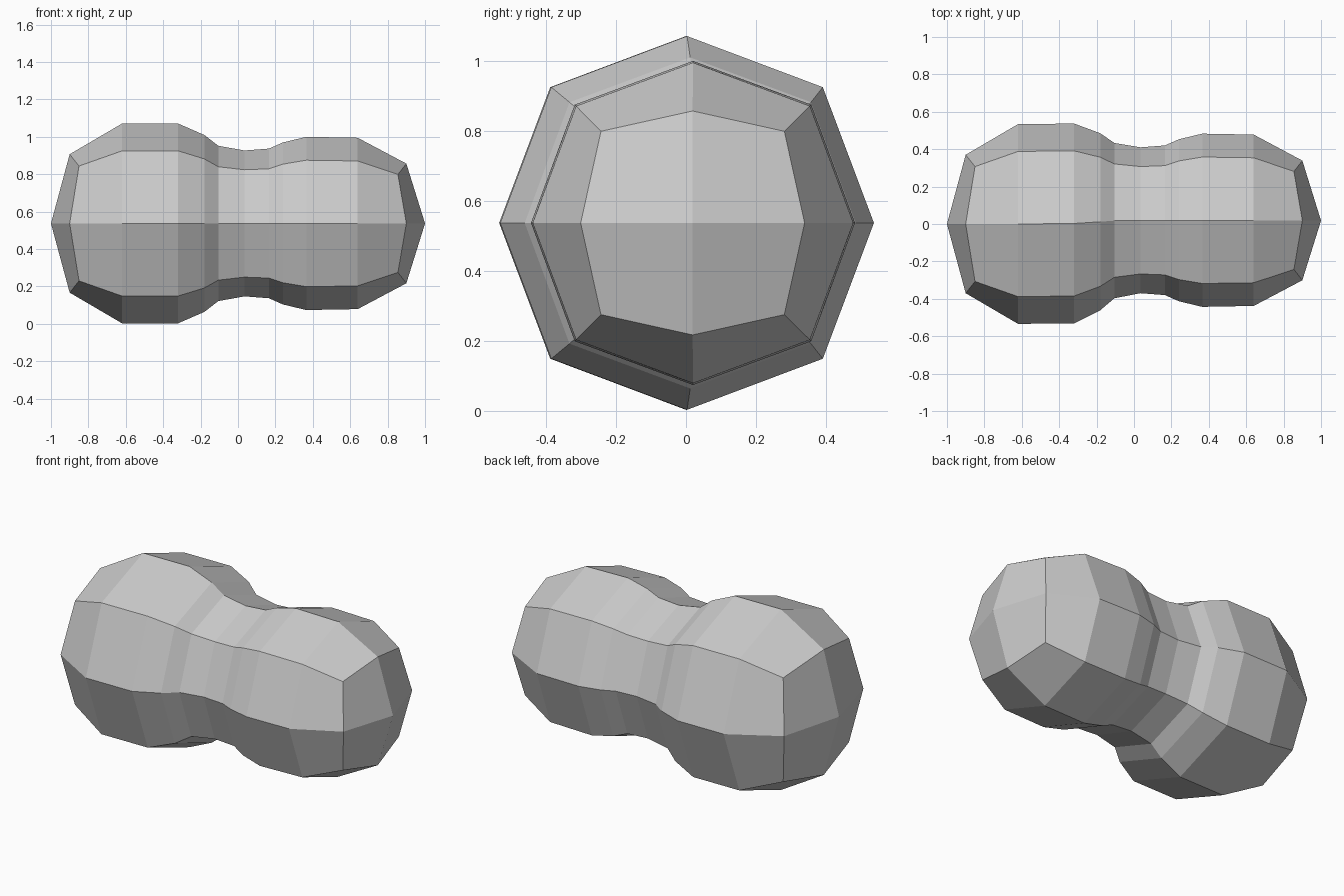
import bpy, bmesh

if "Cube" in bpy.data.objects:
    bpy.data.objects.remove(bpy.data.objects["Cube"])

# Rings along the length: x of side points, x of corner points,
# y centre, side radius, corner offset
rings = [
    (-0.90, -0.85, 0.000, 0.370, 0.307),
    (-0.62, -0.62, 0.000, 0.534, 0.388),
    (-0.32, -0.32, 0.003, 0.534, 0.388),
    (-0.18, -0.18, 0.012, 0.473, 0.345),
    (-0.105, -0.105, 0.018, 0.415, 0.303),
    (0.035, 0.035, 0.020, 0.390, 0.287),
    (0.165, 0.165, 0.020, 0.400, 0.292),
    (0.24, 0.24, 0.020, 0.433, 0.317),
    (0.365, 0.365, 0.020, 0.463, 0.338),
    (0.64, 0.64, 0.020, 0.458, 0.334),
    (0.90, 0.855, 0.019, 0.320, 0.262),
]
MID_Z = 0.537
# Eight directions, sides and corners alternating
dirs = [(1, 0), (1, 1), (0, 1), (-1, 1), (-1, 0), (-1, -1), (0, -1), (1, -1)]

bm = bmesh.new()
loops = []
for xs, xc, cy, side, corner in rings:
    loop = []
    for i, (dy, dz) in enumerate(dirs):
        x, r = (xc, corner) if i % 2 else (xs, side)
        loop.append(bm.verts.new((x, cy + dy * r, MID_Z + dz * r)))
    loops.append(loop)

# Body walls
for a, b in zip(loops, loops[1:]):
    for i in range(8):
        j = (i + 1) % 8
        bm.faces.new((a[i], a[j], b[j], b[i]))

# End caps: four quads meeting at a central point
for loop, x, y in ((loops[0], -1.0, 0.0), (loops[-1], 1.0, 0.018)):
    tip = bm.verts.new((x, y, MID_Z))
    for i in range(0, 8, 2):
        bm.faces.new((tip, loop[i], loop[i + 1], loop[(i + 2) % 8]))

bmesh.ops.recalc_face_normals(bm, faces=bm.faces)
mesh = bpy.data.meshes.new("peanut_shell")
bm.to_mesh(mesh)
bm.free()
bpy.context.collection.objects.link(bpy.data.objects.new("peanut_shell", mesh))
